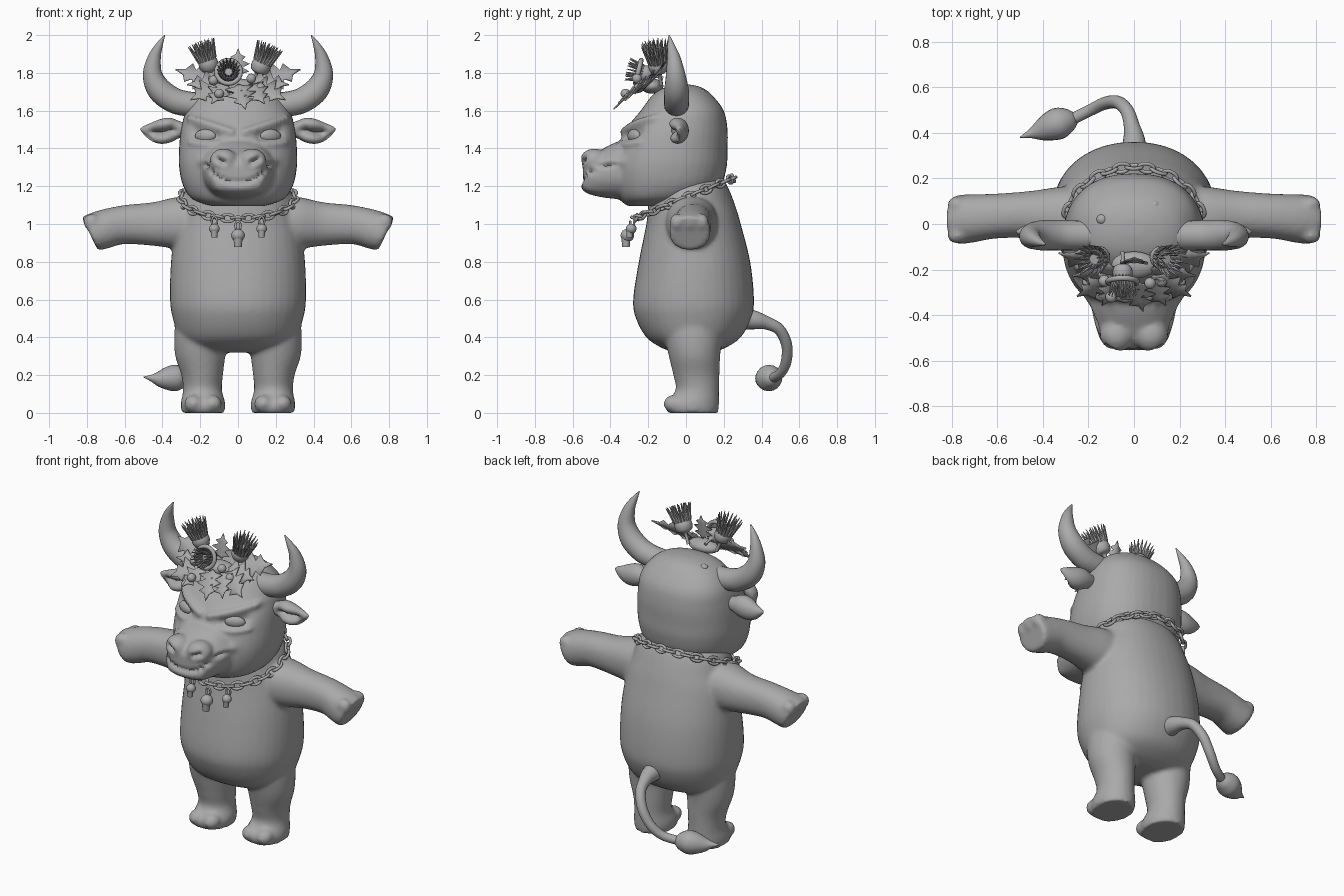
import bpy, bmesh, math
from mathutils import Vector, Matrix

if "Cube" in bpy.data.objects:
    bpy.data.objects.remove(bpy.data.objects["Cube"])

grey = bpy.data.materials.new("clay_grey")
grey.diffuse_color = (0.4, 0.4, 0.4, 1)
grey.use_nodes = True
grey.node_tree.nodes["Principled BSDF"].inputs["Base Color"].default_value = grey.diffuse_color


def spline(rows, k=5):
    """Catmull-Rom through rows of numbers."""
    out = []
    for i in range(len(rows) - 1):
        p = [rows[max(0, i - 1)], rows[i], rows[i + 1], rows[min(len(rows) - 1, i + 2)]]
        for j in range(k):
            t = j / k
            out.append([0.5 * (2 * b + (c - a) * t + (2 * a - 5 * b + 4 * c - d) * t * t
                               + (3 * b - a - 3 * c + d) * t ** 3) for a, b, c, d in zip(*p)])
    return out + [list(rows[-1])]


def loft(bm, rings, closed=False):
    vs = [[bm.verts.new(p) for p in r] for r in rings]
    n = len(vs[0])
    for i in range(len(vs) if closed else len(vs) - 1):
        a, b = vs[i], vs[(i + 1) % len(vs)]
        for j in range(n):
            bm.faces.new((a[j], a[(j + 1) % n], b[(j + 1) % n], b[j]))
    if not closed:
        bm.faces.new(vs[0])
        bm.faces.new(vs[-1])


def stack(bm, axis, rows, s=1, p=2.0, n=40):
    """Rows are position, two centre values, two radii, shear along the axis."""
    rings = []
    for t, a, b, ra, rb, sh in spline([tuple(r) + (0,) * (6 - len(r)) for r in rows]):
        ring = []
        for j in range(n):
            c, d = math.cos(j * math.tau / n), math.sin(j * math.tau / n)
            u = ra * math.copysign(abs(c) ** (2 / p), c)
            v = rb * math.copysign(abs(d) ** (2 / p), d)
            q = {'x': (t + sh * v, a + u, b + v), 'y': (a + u, t, b + v), 'z': (a + u, b + v, t)}[axis]
            ring.append((q[0] * s, q[1], q[2]))
        rings.append(ring)
    loft(bm, rings)


def tube(bm, rows, s=1, n=20):
    """Rows are x, y, z, radius."""
    rows = spline(rows, 6)
    pts = [Vector((r[0] * s, r[1], r[2])) for r in rows]
    q, last, rings = None, None, []
    for i, c in enumerate(pts):
        t = (pts[min(i + 1, len(pts) - 1)] - pts[max(i - 1, 0)]).normalized()
        q = t.to_track_quat('Z', 'Y') if q is None else last.rotation_difference(t) @ q
        last = t
        rings.append([c + q @ Vector((math.cos(k * math.tau / n), math.sin(k * math.tau / n), 0)) * rows[i][3]
                      for k in range(n)])
    loft(bm, rings)


def blob(bm, c, r, turn=0.0, n=20):
    r = r if isinstance(r, tuple) else (r, r, r)
    m = Matrix.Translation(c) @ Matrix.Rotation(turn, 4, 'Z') @ Matrix.Diagonal((*r, 1))
    bmesh.ops.create_uvsphere(bm, u_segments=n, v_segments=n * 2 // 3, radius=1, matrix=m)


def hoop(bm, m, a, b, r, n=18, k=8):
    rings = []
    for i in range(n):
        c, s = math.cos(i * math.tau / n), math.sin(i * math.tau / n)
        d = Vector((c / a, s / b, 0)).normalized()
        rings.append([m @ (Vector((a * c, b * s, 0)) + d * r * math.cos(j * math.tau / k)
                           + Vector((0, 0, r * math.sin(j * math.tau / k)))) for j in range(k)])
    loft(bm, rings, True)


def finish(name, bm, voxel=0, smooth=0):
    bmesh.ops.recalc_face_normals(bm, faces=bm.faces)
    me = bpy.data.meshes.new(name)
    bm.to_mesh(me)
    bm.free()
    ob = bpy.data.objects.new(name, me)
    bpy.context.collection.objects.link(ob)
    if voxel:  # fuse overlapping shapes into one skin
        mod = ob.modifiers.new("fuse", 'REMESH')
        mod.mode, mod.voxel_size = 'VOXEL', voxel
        mod = ob.modifiers.new("soften", 'SMOOTH')
        mod.factor, mod.iterations = 0.5, smooth
        bpy.context.view_layer.update()
        ob.data = bpy.data.meshes.new_from_object(ob.evaluated_get(bpy.context.evaluated_depsgraph_get()))
        ob.modifiers.clear()
    ob.data.materials.clear()
    ob.data.materials.append(grey)
    return ob


def push(ob, path, r, amount):
    """Raise or dent the front-facing skin along an (x, z) path."""
    normals = [v.normal.copy() for v in ob.data.vertices]
    for v, nr in zip(ob.data.vertices, normals):
        if nr.y < -0.1:
            d = min((v.co.x - x) ** 2 + (v.co.z - z) ** 2 for x, z in path)
            if d < 9 * r * r:
                v.co += nr * amount * math.exp(-d / (r * r))


# body: torso, arms with hoof hands, legs with cloven feet
bm = bmesh.new()
stack(bm, 'z', [(.32, 0, .04, .12, .1), (.345, 0, .04, .25, .17), (.4, 0, .04, .31, .25), (.5, 0, .04, .345, .305),
                (.6, 0, .04, .36, .32), (.8, 0, .045, .355, .295), (1, 0, .04, .33, .25), (1.1, 0, .03, .3, .23),
                (1.2, 0, .02, .27, .2), (1.28, 0, .02, .2, .15)], p=2.15)
for s in (-1, 1):
    stack(bm, 'x', [(.1, .03, .99, .14, .15), (.3, .03, 1.005, .135, .14), (.45, .04, 1.0, .105, .115),
                    (.6, .035, .997, .098, .103), (.7, .025, .975, .105, .1, .25),
                    (.765, .02, .955, .108, .092, .45), (.785, .02, .95, .1, .085, .47)], s, 2.2)
    for y in (-.05, .02, .085):
        blob(bm, (s * .775, y, 1.01), (.045, .036, .045))
    stack(bm, 'z', [(0, .185, .035, .113, .135), (.05, .185, .035, .118, .14), (.12, .188, .06, .103, .115),
                    (.2, .19, .055, .11, .122), (.3, .2, .045, .132, .136), (.4, .2, .04, .138, .15),
                    (.5, .2, .04, .13, .15)], s)
    for x in (.135, .235):
        blob(bm, (s * x, -.065, .048), (.05, .055, .047))
finish("body", bm, .013, 5)

# head with muzzle, then sculpted face
bm = bmesh.new()
stack(bm, 'z', [(1.095, 0, -.17, .14, .14), (1.13, 0, -.14, .24, .21), (1.2, 0, -.1, .29, .28),
                (1.3, 0, -.085, .312, .3), (1.4, 0, -.07, .312, .29), (1.5, 0, -.05, .302, .27),
                (1.6, 0, -.02, .275, .22), (1.68, 0, -.02, .215, .16), (1.72, 0, -.015, .14, .105),
                (1.738, 0, -.01, .05, .04)], p=2.3)
stack(bm, 'y', [(-.2, 0, 1.29, .22, .18), (-.35, 0, 1.285, .19, .155), (-.45, 0, 1.268, .168, .125),
                (-.52, 0, 1.255, .14, .09), (-.545, 0, 1.255, .09, .055)], p=2.3)
for s in (-1, 1):
    blob(bm, (s * .075, -.485, 1.335), (.075, .078, .065))
head = finish("head", bm, .012, 5)
span = [i / 12 for i in range(13)]
push(head, [(.17 * (2 * t - 1), 1.222 + .09 * abs(2 * t - 1) ** 2.5) for t in span], .013, -.022)
push(head, [(.1 * (2 * t - 1), 1.195) for t in span], .03, .012)
for s in (-1, 1):
    push(head, [(s * (.075 + .035 * t), 1.325 + .02 * t) for t in span], .017, -.035)
    push(head, [(s * (.12 + .1 * t), 1.465 + .02 * t) for t in span], .028, -.022)
    push(head, [(s * (.035 + .21 * t), 1.485 + .07 * t) for t in span], .02, .022)
    push(head, [(s * (.1 + .15 * t), 1.432 - .012 * math.sin(t * 3)) for t in span], .014, .01)
    push(head, [(s * .19, 1.33)], .025, .012)

# eyes
bm = bmesh.new()
for s in (-1, 1):
    blob(bm, (s * .172, -.275, 1.467), (.06, .026, .035), s * .45)
finish("eyes", bm)

# ears, cupped towards the front
bm = bmesh.new()
for s in (-1, 1):
    stack(bm, 'x', [(.26, -.04, 1.5, .03, .03), (.31, -.04, 1.5, .045, .045), (.36, -.045, 1.497, .06, .066),
                    (.41, -.045, 1.49, .058, .066), (.46, -.04, 1.488, .04, .048),
                    (.5, -.035, 1.497, .018, .022), (.52, -.035, 1.503, .004, .004)], s)
ears = finish("ears", bm, .008, 3)
for s in (-1, 1):
    push(ears, [(s * (.35 + .1 * t), 1.492 - .01 * t) for t in span], .03, -.065)

# horns
bm = bmesh.new()
for s in (-1, 1):
    tube(bm, [(.18, -.05, 1.63, .066), (.26, -.05, 1.635, .066), (.34, -.05, 1.655, .067), (.415, -.05, 1.71, .065),
              (.452, -.055, 1.79, .052), (.443, -.065, 1.88, .035), (.415, -.08, 1.95, .018),
              (.388, -.09, 2.0, .003)], s)
finish("horns", bm)

# tail and tuft
bm = bmesh.new()
tube(bm, [(0, .3, .5, .06), (0, .37, .49, .048), (-.01, .43, .475, .035), (-.03, .495, .44, .03),
          (-.07, .533, .36, .029), (-.125, .53, .27, .028), (-.19, .5, .21, .026), (-.28, .455, .183, .026)])
finish("tail", bm)
bm = bmesh.new()
tube(bm, [(-.25, .47, .183, .015), (-.275, .46, .183, .045), (-.32, .445, .185, .068), (-.36, .43, .183, .066),
          (-.41, .41, .18, .046), (-.455, .395, .184, .02), (-.5, .38, .19, .002)])
finish("tail_tuft", bm)

# neck chain
bm = bmesh.new()
LINKS = 34
for i in range(LINKS):
    a = i * math.tau / LINKS
    c = Vector((.3 * math.sin(a), -.01 - .26 * math.cos(a), 0))
    c.z = 1.14 + .41 * c.y
    t = Vector((.3 * math.cos(a), .26 * math.sin(a), .41 * .26 * math.sin(a))).normalized()
    out = Vector((c.x, c.y, .1)).normalized()
    up = t.cross(out).normalized()
    out = up.cross(t)
    y, z = (up, out) if i % 2 else (out, up)
    m = Matrix((t, y, z)).transposed().to_4x4()
    m.translation = c
    hoop(bm, m, .034, .02, .0085)
finish("neck_chain", bm)

# skull-shaped pendants on small rings
bm = bmesh.new()
for x, y, z, k in ((0, -.31, .94, 1), (-.125, -.29, .975, .78), (.125, -.29, .975, .78)):
    blob(bm, (x, y, z), (.036 * k, .036 * k, .034 * k))
    bmesh.ops.create_cone(bm, cap_ends=True, segments=12, radius1=.02 * k, radius2=.024 * k, depth=.045 * k,
                          matrix=Matrix.Translation((x, y - .008, z - .038 * k)))
    hoop(bm, Matrix.Translation((x, y + .015, z + .05 * k)) @ Matrix.Rotation(math.pi / 2, 4, 'X'), .014, .024, .006)
finish("pendants", bm)

# spiky leaves of the head wreath
bm = bmesh.new()
EDGE = [(0, .03), (.1, .2), (.18, .62), (.32, .24), (.45, .65), (.58, .2), (.7, .42), (.8, .12), (1, .005)]
LEAVES = [(.1, -.19, 1.75, .33, -.13, 1.82), (.08, -.23, 1.74, .25, -.32, 1.66), (.07, -.2, 1.75, .27, -.23, 1.74),
          (.06, -.24, 1.74, .14, -.36, 1.64)]
LEAVES = LEAVES + [(-a, b, c, -d, e, f) for a, b, c, d, e, f in LEAVES]
LEAVES += [(0, -.25, 1.74, .04, -.385, 1.61), (0, -.17, 1.78, 0, -.15, 1.93)]
for leaf in LEAVES:
    base, tip = Vector(leaf[:3]), Vector(leaf[3:])
    x = tip - base
    y = Vector((0, -1, .8)).cross(x).normalized() * x.length * .62
    z = x.cross(y).normalized()
    for s in (-1, 1):
        mid = [bm.verts.new(base + x * t) for t, w in EDGE]
        rim = [bm.verts.new(base + x * t + y * w * s + z * w * .02) for t, w in EDGE]
        for i in range(len(EDGE) - 1):
            bm.faces.new((mid[i], rim[i], rim[i + 1], mid[i + 1]))
bmesh.ops.remove_doubles(bm, verts=bm.verts, dist=.0005)
mod = finish("wreath_leaves", bm).modifiers.new("thickness", 'SOLIDIFY')
mod.thickness = .007

# thistle-like flowers: cup, collar and pointed petals
bm = bmesh.new()
for c, axis, k in (((-.14, -.14, 1.80), (-.35, -.15, 1), 1), ((.1, -.14, 1.79), (.45, -.15, 1), 1),
                   ((-.05, -.17, 1.785), (0, -1, .25), .85)):
    m = Matrix.Translation(c) @ Vector(axis).to_track_quat('Z', 'Y').to_matrix().to_4x4() @ Matrix.Scale(k, 4)
    tube(bm, [(*(m @ Vector((0, 0, z))), r * k) for z, r in
              ((-.06, .01), (0, .012), (.02, .042), (.05, .052), (.08, .046), (.1, .04))])
    if k < 1:
        hoop(bm, m @ Matrix.Translation((0, 0, .1)), .075, .075, .015, 24)
    for count, tilt, r in ((18, .3, .045), (12, .12, .028)):
        for i in range(count):
            pm = m @ Matrix.Rotation(i * math.tau / count, 4, 'Z') @ Matrix.Translation((r, 0, .08)) \
                @ Matrix.Rotation(tilt, 4, 'Y') @ Matrix.Translation((0, 0, .045))
            bmesh.ops.create_cone(bm, cap_ends=True, segments=6, radius1=.011, radius2=.002, depth=.1, matrix=pm)
finish("wreath_flowers", bm)

# berries and the knot holding the wreath on the head
bm = bmesh.new()
for c in ((-.1, -.32, 1.69), (.07, -.26, 1.77), (.12, -.25, 1.72), (-.13, -.25, 1.76), (-.14, .02, 1.7),
          (.09, .08, 1.69)):
    blob(bm, c, .026, n=14)
blob(bm, (0, -.18, 1.73), (.1, .06, .04))
finish("wreath_berries", bm)

bpy.ops.object.select_all(action='SELECT')
bpy.context.view_layer.objects.active = head
bpy.ops.object.shade_smooth_by_angle(angle=math.radians(50))
